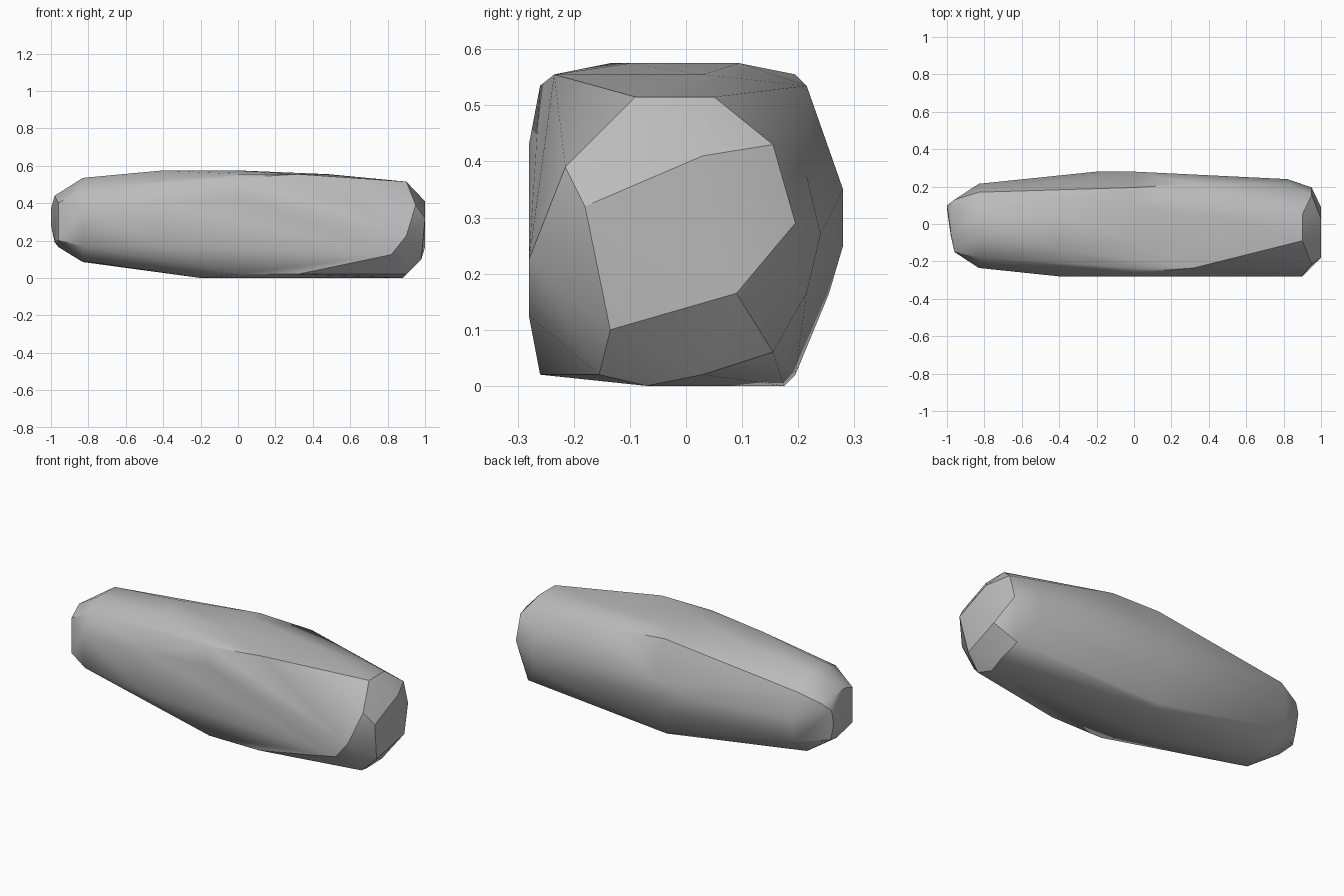
import bpy
import bmesh
import math

# Remove the default cube
default_cube = bpy.data.objects.get("Cube")
if default_cube:
    bpy.data.objects.remove(default_cube, do_unlink=True)


def make_material(name, colour):
    material = bpy.data.materials.new(name)
    material.use_nodes = True
    material.diffuse_color = colour
    shader = next(n for n in material.node_tree.nodes if n.type == "BSDF_PRINCIPLED")
    shader.inputs["Base Color"].default_value = colour
    return material


def make_hull(name, sections, material):
    """Wrap a convex skin around cross-sections placed along x."""
    mesh = bpy.data.meshes.new(name)
    skin = bmesh.new()
    for x, profile in sections:
        for y, z in profile:
            skin.verts.new((x, y, z))
    bmesh.ops.convex_hull(skin, input=skin.verts)
    # Drop any points that ended up inside the skin
    loose = [v for v in skin.verts if not v.link_faces]
    bmesh.ops.delete(skin, geom=loose, context="VERTS")
    bmesh.ops.recalc_face_normals(skin, faces=skin.faces)
    skin.to_mesh(mesh)
    skin.free()
    mesh.materials.append(material)
    stone = bpy.data.objects.new(name, mesh)
    bpy.context.collection.objects.link(stone)
    return stone


# Narrow rounded end
narrow_tip = [(.1, .37), (.08, .28)]
narrow_face = [(-.05, .44), (-.06, .2), (.05, .43), (.08, .19)]
narrow_edge = [(-.15, .4), (-.15, .2), (.0, .165), (.13, .41)]
narrow_shoulder = [(-.08, .535), (.06, .535), (.17, .46), (.215, .32), (.19, .18),
                   (.08, .085), (-.1, .09), (-.21, .17), (-.235, .37), (-.18, .48)]

# Full, squarish middle
front_swell = [(-.28, .165), (-.28, .4), (-.135, .575), (.05, .575)]
back_swell = [(.28, .3), (.1, 0), (-.05, 0)]
middle = [(-.28, .43), (-.26, .535), (-.235, .555), (-.1, .575), (.095, .575),
          (.195, .555), (.28, .35), (.28, .25), (.255, .165), (.195, .02),
          (.175, 0), (-.26, .02)]
front_ridge = [(-.235, .555), (.215, .535), (-.26, .02)]

# Broad end, cut off by a large facet
broad_shoulder = [(-.28, .125), (.24, .27), (.215, .165), (.215, .375)]
broad_edge = [(-.09, .515), (.05, .515), (-.28, .225), (-.155, .02),
              (.155, .06), (.03, .02)]
broad_face = [(.195, .29), (-.215, .39), (.155, .43)]
broad_tip = [(.03, .41), (.09, .165), (-.18, .32)]

sections = [
    (-1, narrow_tip), (-.98, narrow_face), (-.96, narrow_edge),
    (-.83, narrow_shoulder), (-.4, front_swell), (-.2, back_swell),
    (0, middle), (.32, front_ridge), (.48, [(.03, .555)]),
    (.82, broad_shoulder), (.88, [(-.07, 0)]), (.9, broad_edge),
    (.95, broad_face), (.98, [(-.135, .1)]), (1, broad_tip),
]

grey = make_material("stone grey", (.5, .5, .5, 1))
stone = make_hull("long_stone", sections, grey)

# Soft shading that keeps the strong facet edges crisp
bpy.context.view_layer.objects.active = stone
stone.select_set(True)
bpy.ops.object.shade_smooth_by_angle(angle=math.radians(30))
